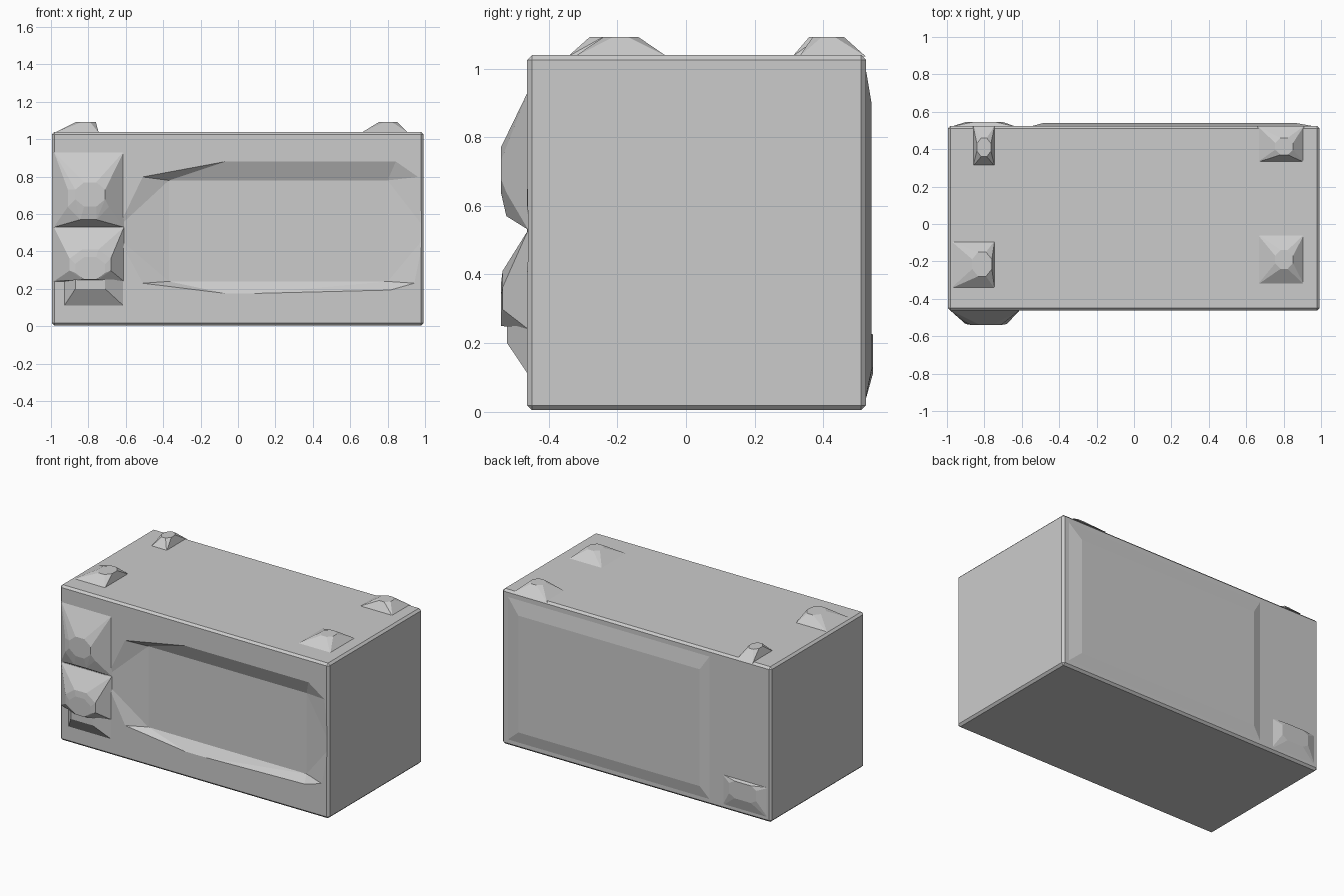
import bpy, bmesh

if "Cube" in bpy.data.objects:
    bpy.data.objects.remove(bpy.data.objects["Cube"])


def hull(name, points):
    """Flat-faced solid wrapped around a few cross-section points."""
    bm = bmesh.new()
    for p in points:
        bm.verts.new(p)
    res = bmesh.ops.convex_hull(bm, input=bm.verts[:])
    loose = [v for v in bm.verts if not v.link_faces]
    bmesh.ops.delete(bm, geom=loose, context='VERTS')
    bmesh.ops.dissolve_limit(bm, angle_limit=0.01, verts=bm.verts[:], edges=bm.edges[:])
    bmesh.ops.recalc_face_normals(bm, faces=bm.faces[:])
    me = bpy.data.meshes.new(name)
    bm.to_mesh(me)
    bm.free()
    ob = bpy.data.objects.new(name, me)
    bpy.context.collection.objects.link(ob)
    return ob


def rect(a0, a1, b0, b1):
    return [(a0, b0), (a1, b0), (a1, b1), (a0, b1)]


def octagon(a0, a1, b0, b1, c=0.3):
    da, db = (a1 - a0) * c, (b1 - b0) * c
    return [(a0 + da, b0), (a1 - da, b0), (a1, b0 + db), (a1, b1 - db),
            (a1 - da, b1), (a0 + da, b1), (a0, b1 - db), (a0, b0 + db)]


def at_y(outline, y):
    return [(a, y, b) for a, b in outline]


def at_z(outline, z):
    return [(a, b, z) for a, b in outline]


# cabinet
body = hull("cabinet", at_z(rect(-0.995, 0.993, -0.463, 0.525), 0.004)
            + at_z(rect(-0.995, 0.993, -0.463, 0.525), 1.04))
bev = body.modifiers.new("edge_bevel", 'BEVEL')
bev.width = 0.014
bev.segments = 1

# sunken door window
mouth = [(-0.58, 0.5), (-0.45, 0.79), (0.0, 0.88), (0.78, 0.88), (0.9, 0.79),
         (0.93, 0.5), (0.88, 0.24), (0.75, 0.20), (0.0, 0.18), (-0.45, 0.24)]
floor = rect(-0.37, 0.80, 0.24, 0.78)
depth = 0.045
outer = [(x + (x - 0.2) * 0.12, -0.463 - 0.006, z + (z - 0.51) * 0.04) for x, z in mouth]
cutter = hull("window_cutter", at_y(mouth, -0.4631) + outer + at_y(floor, -0.463 + depth))
cutter.hide_render = True
cutter.hide_set(True)
cut = body.modifiers.new("window", 'BOOLEAN')
cut.operation = 'DIFFERENCE'
cut.solver = 'EXACT'
cut.object = cutter

# control knobs, faceted domes stacked on the left of the front
hull("upper_knob", at_y(rect(-0.985, -0.61, 0.53, 0.935), -0.46)
     + at_y(octagon(-0.91, -0.69, 0.57, 0.80), -0.524)
     + at_y(octagon(-0.87, -0.71, 0.64, 0.77), -0.54))
hull("lower_knob", at_y(rect(-0.985, -0.61, 0.24, 0.53), -0.46)
     + at_y(octagon(-0.90, -0.68, 0.25, 0.41), -0.535)
     + at_y(octagon(-0.87, -0.71, 0.25, 0.37), -0.54))
hull("lower_knob_base", at_y(rect(-0.93, -0.61, 0.108, 0.25), -0.46)
     + at_y(rect(-0.87, -0.71, 0.20, 0.25), -0.522))

# feet: base x, base y, top x, top y
feet = [
    ("left_front_foot", (-0.98, -0.745, -0.345, -0.09), (-0.865, -0.76, -0.28, -0.15)),
    ("left_back_foot", (-0.86, -0.745, 0.31, 0.525), (-0.84, -0.765, 0.36, 0.46)),
    ("right_front_foot", (0.66, 0.91, -0.325, -0.055), (0.755, 0.85, -0.24, -0.14)),
    ("right_back_foot", (0.66, 0.91, 0.33, 0.525), (0.755, 0.85, 0.37, 0.46)),
]
for name, base, top in feet:
    hull(name, at_z(rect(*base), 1.035) + at_z(octagon(*top), 1.093))

# slightly raised back panel and cord block
hull("back_panel", at_y(rect(-0.56, 0.975, 0.02, 1.025), 0.52)
     + at_y(rect(-0.48, 0.86, 0.12, 0.90), 0.541))
hull("cord_block", at_y(rect(-0.98, -0.63, 0.02, 0.235), 0.52)
     + at_y(octagon(-0.90, -0.70, 0.11, 0.225, 0.2), 0.545))
